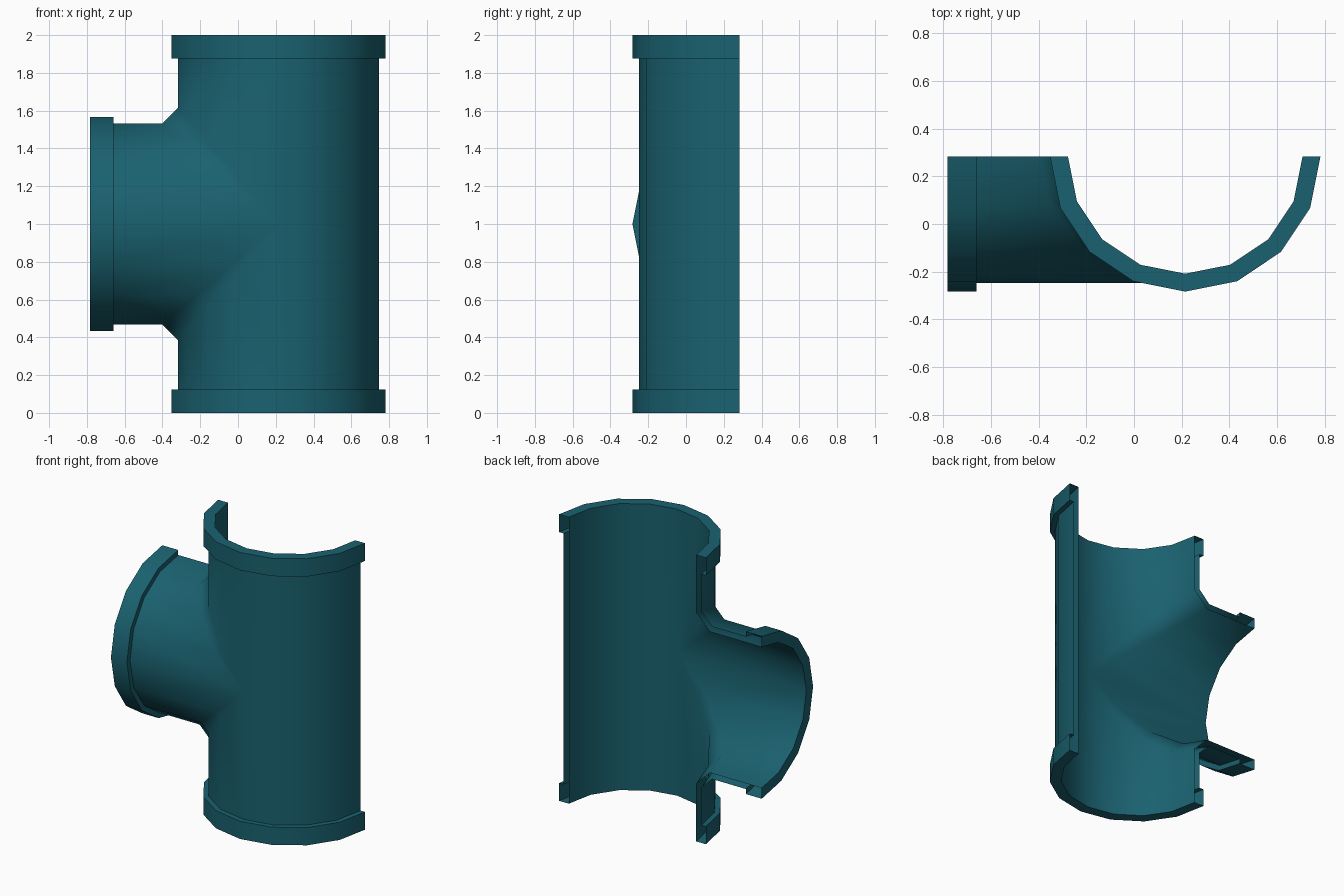
import bpy, bmesh
from math import sin, cos, pi, radians

if "Cube" in bpy.data.objects:
    bpy.data.objects.remove(bpy.data.objects["Cube"])

CX, CY, CZ = 0.215, 0.2835, 1.0           # where the two pipe axes cross
F, R, I = 0.567, 0.532, 0.492             # rim, outer wall and bore radii
C_OUT, C_IN = 0.083, 0.106                # size of the blend at the junction
X_END, X_RIM = -0.783, -0.66              # branch rim
Z_END, Z_RIM = 2.0, 1.876                 # main pipe rim
N = 8                                     # segments in the half circle

bm = bmesh.new()


def main_pt(k, r, z, s):
    a = pi * k / N
    return bm.verts.new((CX - r * cos(a), CY - r * sin(a), CZ + s * (z - CZ)))


def branch_pt(k, r, x, s):
    a = pi * k / N
    return bm.verts.new((x, CY - r * sin(a), CZ + s * r * cos(a)))


def main_path(k, s):
    """Wall section of the main pipe: outside, rim, inside."""
    c = max(cos(pi * k / N), 0)
    z_out, z_in = CZ + (R + C_OUT) * c, CZ + (I + C_IN) * c
    section = [(R, z_out), (R, Z_RIM), (F, Z_RIM), (F, Z_END), (I, Z_END), (I, z_in)]
    return [main_pt(k, r, z, s) for r, z in section]


def branch_path(k, s):
    """Wall section of the side branch: inside, rim, outside."""
    c = cos(pi * k / N)
    x_out, x_in = CX - (R + C_OUT) * c, CX - (I + C_IN) * c
    section = [(I, x_in), (I, X_END), (F, X_END), (F, X_RIM), (R, X_RIM), (R, x_out)]
    return [branch_pt(k, r, x, s) for r, x in section]


def bridge(a, b):
    for i in range(len(a) - 1):
        bm.faces.new((a[i], a[i + 1], b[i + 1], b[i]))


# upper and lower halves; the cut side stays open between the walls
for s in (1, -1):
    for k in range(N):
        if k < N // 2:
            loops = [main_path(j, s) + branch_path(j, s) for j in (k, k + 1)]
            bridge(*[p + p[:1] for p in loops])
        else:
            bridge(main_path(k, s), main_path(k + 1, s))

bmesh.ops.remove_doubles(bm, verts=bm.verts[:], dist=0.0005)
bmesh.ops.dissolve_degenerate(bm, edges=bm.edges[:], dist=0.0005)
bmesh.ops.recalc_face_normals(bm, faces=bm.faces[:])

mesh = bpy.data.meshes.new("half_tee_pipe")
bm.to_mesh(mesh)
bm.free()
pipe = bpy.data.objects.new("half_tee_pipe", mesh)
bpy.context.collection.objects.link(pipe)

# teal paint
mat = bpy.data.materials.new("teal_paint")
mat.diffuse_color = (0.01, 0.12, 0.16, 1)
mat.use_nodes = True
mat.node_tree.nodes["Principled BSDF"].inputs["Base Color"].default_value = mat.diffuse_color
mesh.materials.append(mat)

bpy.context.view_layer.objects.active = pipe
pipe.select_set(True)
bpy.ops.object.shade_smooth_by_angle(angle=radians(50))
